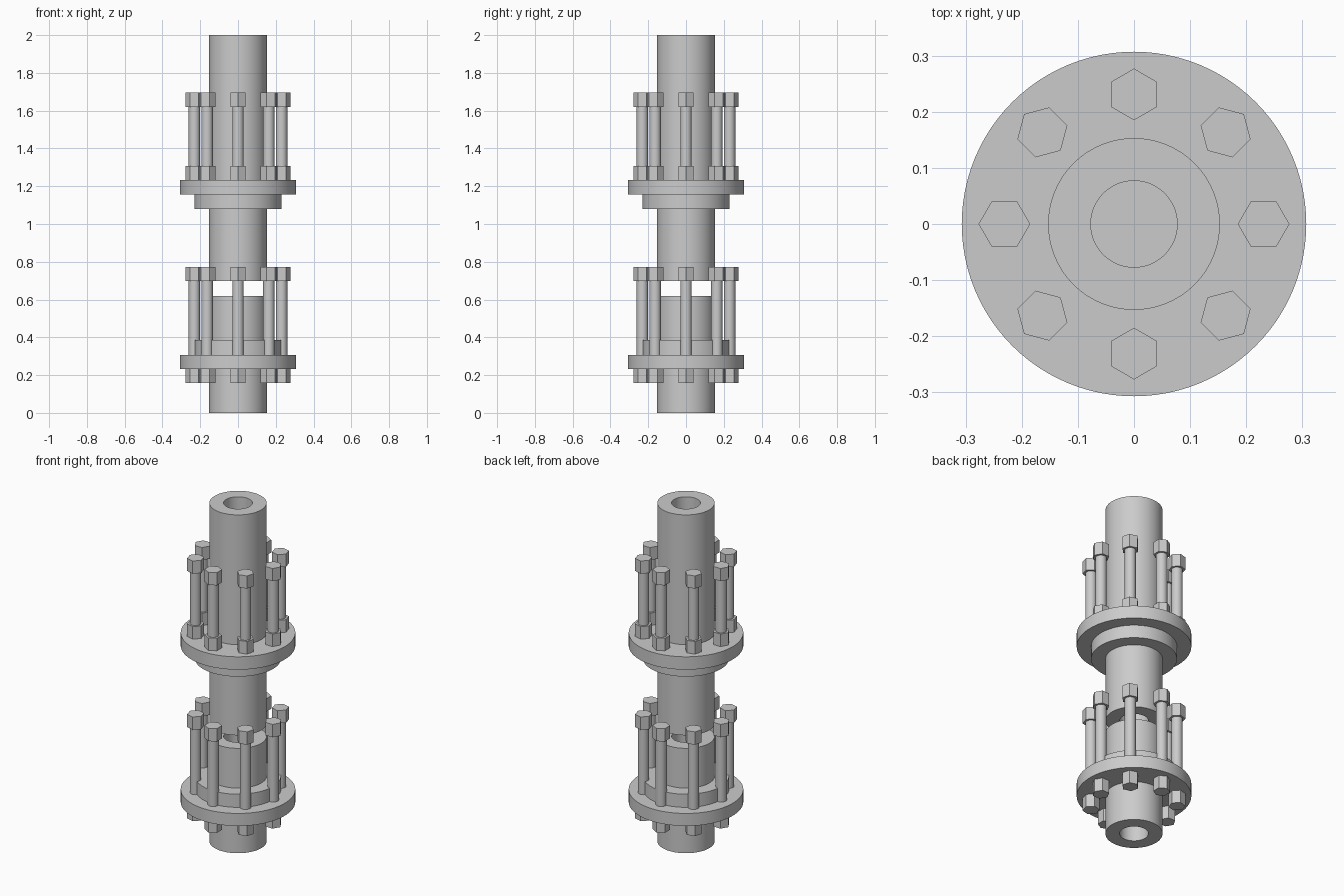
import bpy
import bmesh
from math import cos, sin, pi, radians

cube = bpy.data.objects.get("Cube")
if cube:
    bpy.data.objects.remove(cube, do_unlink=True)

# One plain steel colour
steel = bpy.data.materials.new("steel grey")
steel.use_nodes = True
colour = (0.6, 0.6, 0.6, 1)
steel.diffuse_color = colour
steel.node_tree.nodes["Principled BSDF"].inputs["Base Color"].default_value = colour

PIPE_R, BORE_R = 0.153, 0.077
FLANGE_R, HUB_R = 0.307, 0.23
BOLT_CIRCLE, HEX_R, SHANK_R = 0.231, 0.046, 0.03


def finish(name, bm):
    bmesh.ops.recalc_face_normals(bm, faces=bm.faces)
    mesh = bpy.data.meshes.new(name)
    bm.to_mesh(mesh)
    bm.free()
    mesh.materials.append(steel)
    obj = bpy.data.objects.new(name, mesh)
    bpy.context.collection.objects.link(obj)
    bpy.ops.object.select_all(action="DESELECT")
    obj.select_set(True)
    bpy.context.view_layer.objects.active = obj
    bpy.ops.object.shade_smooth_by_angle(angle=radians(30))
    return obj


def ring(bm, radius, z, sides, cx=0, cy=0, turn=0):
    angles = [turn + 2 * pi * i / sides for i in range(sides)]
    return [bm.verts.new((cx + radius * cos(a), cy + radius * sin(a), z)) for a in angles]


def bridge(bm, a, b):
    for i in range(len(a)):
        j = (i + 1) % len(a)
        bm.faces.new((a[i], a[j], b[j], b[i]))


def add_prism(bm, radius, z0, z1, sides=96, **place):
    low, high = ring(bm, radius, z0, sides, **place), ring(bm, radius, z1, sides, **place)
    bridge(bm, low, high)
    bm.faces.new(low[::-1])
    bm.faces.new(high)


def disc(name, radius, z0, z1):
    bm = bmesh.new()
    add_prism(bm, radius, z0, z1)
    finish(name, bm)


def pipe(name, z0, z1):
    bm = bmesh.new()
    loops = [ring(bm, r, z, 96) for r, z in
             ((PIPE_R, z0), (PIPE_R, z1), (BORE_R, z1), (BORE_R, z0))]
    for i in range(4):
        bridge(bm, loops[i], loops[(i + 1) % 4])
    finish(name, bm)


def bolts(name, nut, shank, head):
    # Eight bolts, each with a corner of its hexagons pointing outwards
    for i in range(8):
        a = i * pi / 4
        place = dict(cx=BOLT_CIRCLE * cos(a), cy=BOLT_CIRCLE * sin(a), turn=a)
        bm = bmesh.new()
        add_prism(bm, HEX_R, *nut, sides=6, **place)
        add_prism(bm, HEX_R, *head, sides=6, **place)
        add_prism(bm, SHANK_R, *shank, sides=32, **place)
        finish(f"{name}_{i + 1}", bm)


# Lower half
pipe("lower_pipe", 0, 0.62)
disc("lower_flange", FLANGE_R, 0.233, 0.307)
disc("lower_hub", HUB_R, 0.307, 0.385)
bolts("lower_bolt", (0.157, 0.233), (0.2, 0.72), (0.697, 0.773))

# Upper half
pipe("upper_pipe", 0.697, 2)
disc("upper_flange", FLANGE_R, 1.157, 1.233)
disc("upper_hub", HUB_R, 1.08, 1.157)
bolts("upper_bolt", (1.233, 1.307), (1.2, 1.64), (1.62, 1.695))
